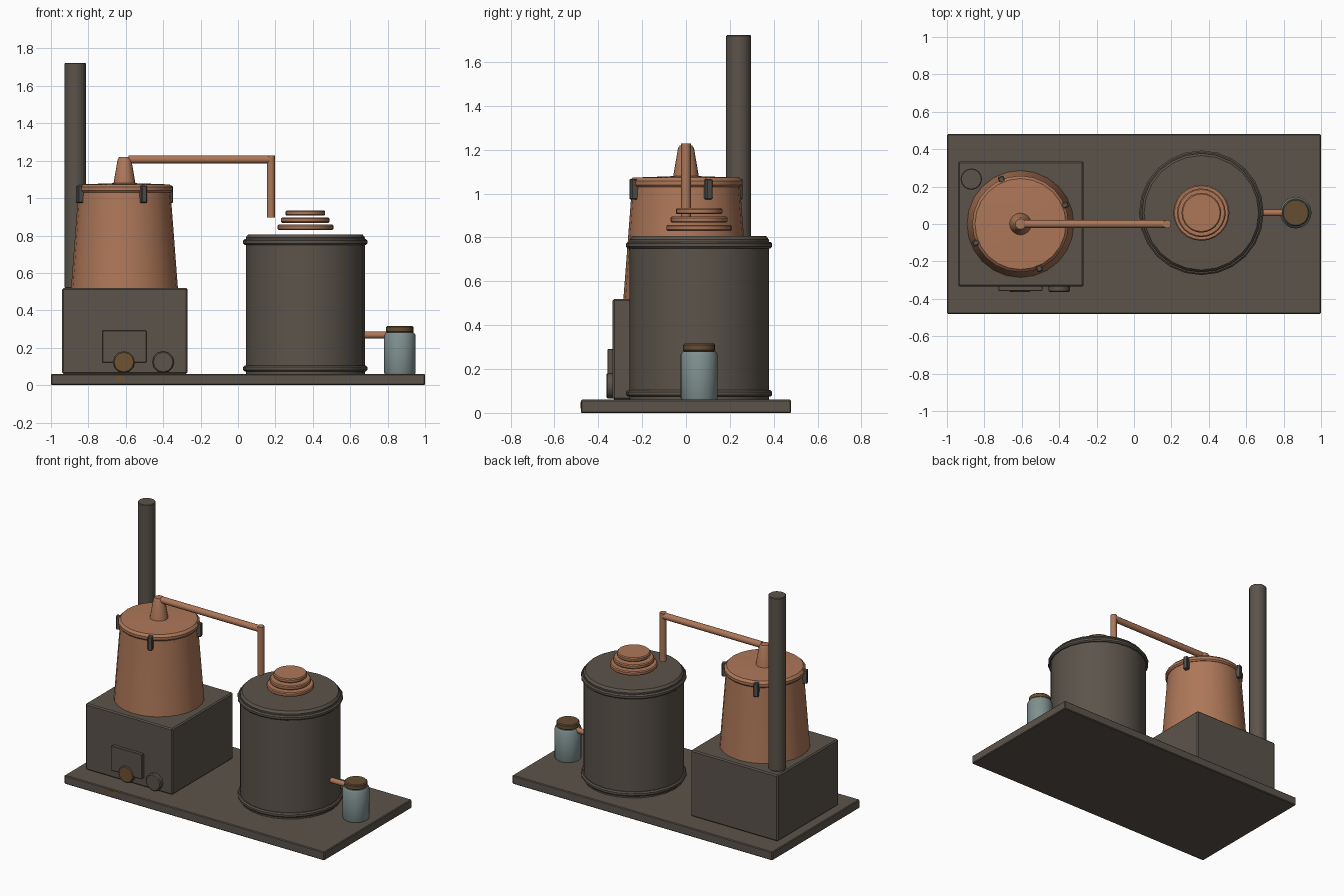
import bpy, bmesh, math
from mathutils import Matrix, Vector

cube = bpy.data.objects.get("Cube")
if cube:
    bpy.data.objects.remove(cube, do_unlink=True)


def material(name, rgb):
    m = bpy.data.materials.new(name)
    m.use_nodes = True
    colour = (*rgb, 1)
    m.diffuse_color = colour
    bsdf = next(n for n in m.node_tree.nodes if n.type == 'BSDF_PRINCIPLED')
    bsdf.inputs["Base Color"].default_value = colour
    bsdf.inputs["Roughness"].default_value = 0.7
    return m


IRON = material("dark iron", (0.105, 0.088, 0.07))
STEEL = material("clip steel", (0.09, 0.085, 0.075))
COPPER = material("copper", (0.42, 0.185, 0.098))
GLASS = material("jar glass", (0.21, 0.28, 0.275))
CORK = material("brown lid", (0.13, 0.075, 0.032))
RUST = material("rust", (0.16, 0.085, 0.03))


def finish(name, bm, mat, loc=(0, 0, 0)):
    """Turn a bmesh into an object that is smooth with sharp edges kept."""
    bmesh.ops.recalc_face_normals(bm, faces=bm.faces)
    mesh = bpy.data.meshes.new(name)
    bm.to_mesh(mesh)
    bm.free()
    mesh.materials.append(mat)
    mesh.shade_smooth()
    mesh.set_sharp_from_angle(angle=math.radians(35))
    obj = bpy.data.objects.new(name, mesh)
    obj.location = loc
    bpy.context.collection.objects.link(obj)
    return obj


def box(name, lo, hi, mat, bevel=0.006, turn=0):
    lo, hi = Vector(lo), Vector(hi)
    bm = bmesh.new()
    bmesh.ops.create_cube(bm, size=1, matrix=Matrix.Diagonal((*(hi - lo), 1)))
    if bevel:
        bmesh.ops.bevel(bm, geom=bm.edges[:], offset=bevel, segments=1, affect='EDGES')
    obj = finish(name, bm, mat, (lo + hi) / 2)
    obj.rotation_euler.z = turn
    return obj


def lathe(name, profile, loc, mat, sides=24, axis='Z'):
    """Capped solid of revolution; profile holds (radius, height) pairs."""
    bm = bmesh.new()
    rings = []
    for r, h in profile:
        angles = [2 * math.pi * i / sides for i in range(sides)]
        rings.append([bm.verts.new((r * math.cos(a), r * math.sin(a), h)) for a in angles])
    for a, b in zip(rings, rings[1:]):
        for i in range(sides):
            j = (i + 1) % sides
            bm.faces.new((a[i], a[j], b[j], b[i]))
    bm.faces.new(rings[0])
    bm.faces.new(rings[-1])
    turn = {'Z': Matrix(), 'X': Matrix.Rotation(math.pi / 2, 4, 'Y'),
            '-Y': Matrix.Rotation(math.pi / 2, 4, 'X')}[axis]
    bm.transform(turn)
    return finish(name, bm, mat, loc)


def disc(name, r, height, loc, mat, sides=24, axis='Z', edge=0.006):
    """Short cylinder with softened rims."""
    profile = [(r - edge, 0), (r, edge), (r, height - edge), (r - edge, height)]
    return lathe(name, profile, loc, mat, sides, axis)


# Base slab and firebox
box("base_slab", (-1, -0.48, 0), (1, 0.48, 0.06), IRON, 0.005)
box("firebox", (-0.94, -0.335, 0.06), (-0.27, 0.335, 0.52), IRON, 0.008)
box("firebox_door", (-0.725, -0.358, 0.12), (-0.49, -0.33, 0.292), IRON, 0.003)
box("rust_stain", (-0.655, -0.482, 0.02), (-0.61, -0.478, 0.05), RUST, 0)

# Round vents low on the firebox, the first one partly rusted
for name, x in (("left_vent", -0.4), ("right_vent", -0.61)):
    vent = disc(name, 0.058, 0.035, (x, -0.328, 0.123), IRON, 12, '-Y')
    if name == "right_vent":
        vent.data.materials.append(RUST)
        for face in vent.data.polygons:
            if face.normal.x - face.normal.z > 0.3 or face.normal.y < -0.9:
                face.material_index = 1

# Chimney
disc("chimney", 0.057, 1.205, (-0.87, 0.24, 0.518), IRON, 16, edge=0.004)

# Copper pot, lid and neck
POT = Vector((-0.607, 0, 0))
lathe("pot", [(0.286, 0.518), (0.284, 0.54), (0.246, 1.04)], POT, COPPER)
lathe("pot_lid", [(0.25, 1.03), (0.258, 1.04), (0.258, 1.058), (0.243, 1.073),
                  (0.05, 1.08)], POT, COPPER)
lathe("pot_neck", [(0.06, 1.07), (0.037, 1.205), (0.028, 1.22)], POT, COPPER, 16)

# Clips around the pot lid
for i in range(4):
    a = math.radians(23 + 90 * i)
    c = POT + Vector((0.258 * math.cos(a), 0.258 * math.sin(a), 1.02))
    half = Vector((0.018, 0.016, 0.047))
    box(f"lid_clip_{i + 1}", c - half, c + half, STEEL, 0.005, a)

# Vapour pipe over to the condenser
lathe("vapour_pipe", [(0.022, 0), (0.022, 0.76)], (-0.585, 0, 1.207), COPPER, 12, 'X')
lathe("down_pipe", [(0.022, 0.895), (0.022, 1.229)], (0.176, 0, 0), COPPER, 12)

# Condenser barrel with two bands
BARREL = Vector((0.36, 0.06, 0))
lathe("barrel", [(0.318, 0.06), (0.318, 0.79), (0.306, 0.806)], BARREL, IRON)
for name, z in (("lower_band", 0.074), ("upper_band", 0.75)):
    disc(name, 0.333, 0.03, BARREL + Vector((0, 0, z)), IRON, edge=0.008)

# Stacked copper coil rings above the barrel
for i, (r, z) in enumerate(((0.15, 0.83), (0.13, 0.868), (0.106, 0.906))):
    disc(f"coil_ring_{i + 1}", r, 0.028, BARREL + Vector((0, 0, z)), COPPER)

# Outlet pipe, jar and jar lid
lathe("outlet_pipe", [(0.018, 0), (0.018, 0.13)], (0.67, 0.06, 0.268), COPPER, 12, 'X')
JAR = Vector((0.865, 0.06, 0))
lathe("jar", [(0.08, 0.058), (0.084, 0.066), (0.084, 0.268), (0.076, 0.281)],
      JAR, GLASS, 20)
disc("jar_lid", 0.073, 0.036, JAR + Vector((0, 0, 0.28)), CORK, 20)
